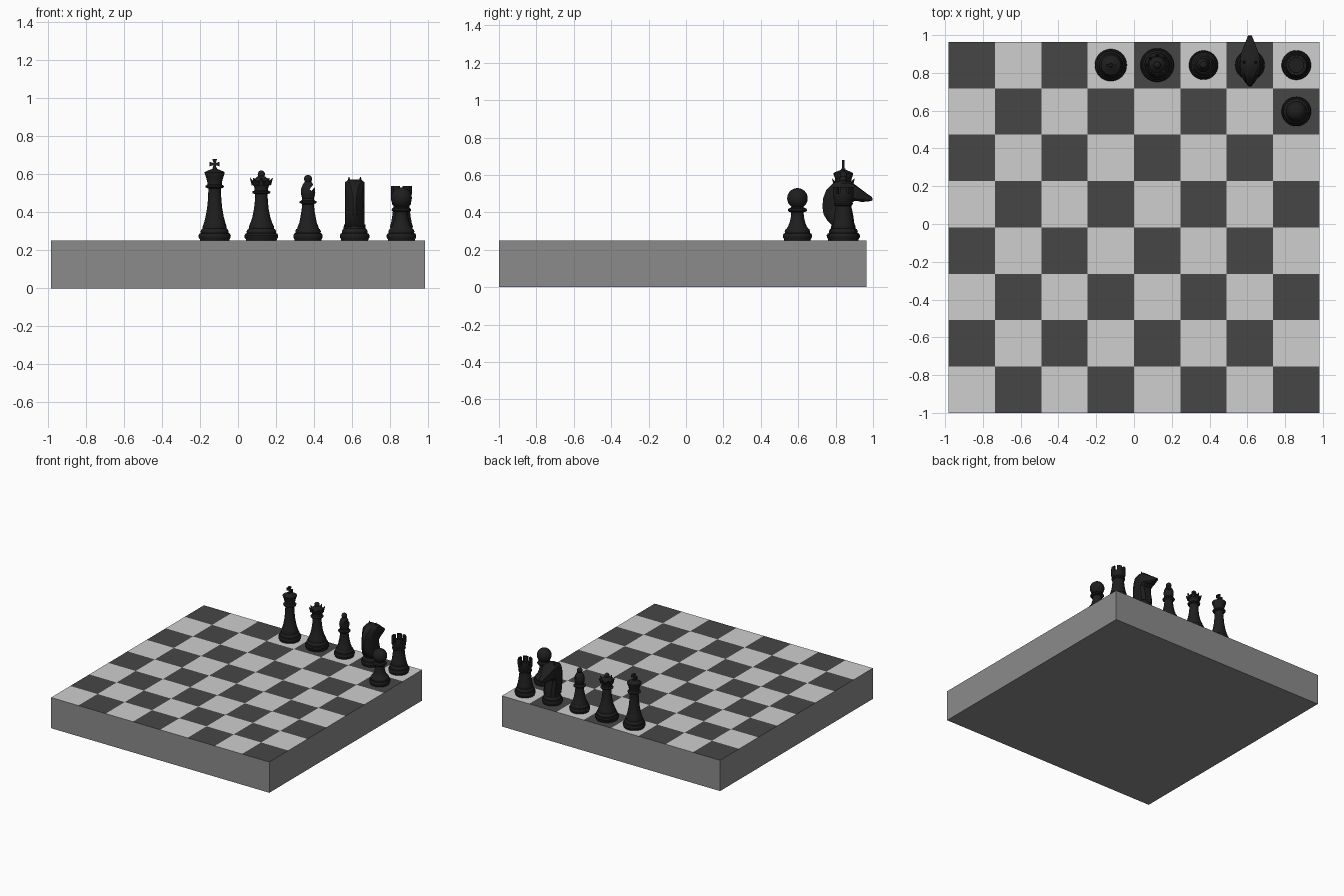
import bpy, bmesh, math
from mathutils import Matrix, Vector

if "Cube" in bpy.data.objects:
    bpy.data.objects.remove(bpy.data.objects["Cube"])

def mat(name, v):
    m = bpy.data.materials.new(name)
    m.diffuse_color = (v, v, v, 1)
    m.use_nodes = True
    m.node_tree.nodes["Principled BSDF"].inputs["Base Color"].default_value = m.diffuse_color
    return m

LIGHT, DARK = mat("light_square", 0.62), mat("dark_square", 0.062)
SIDE, BLACK = mat("board_grey", 0.26), mat("piece_black", 0.013)
TOP, SQ, Y0, X0 = 0.25, 0.2455, -1.0, -0.982

def finish(bm, name, mats, smooth=True):
    bmesh.ops.recalc_face_normals(bm, faces=bm.faces)
    me = bpy.data.meshes.new(name)
    bm.to_mesh(me)
    bm.free()
    ob = bpy.data.objects.new(name, me)
    bpy.context.collection.objects.link(ob)
    for m in mats:
        me.materials.append(m)
    if smooth:
        bpy.ops.object.select_all(action='DESELECT')
        bpy.context.view_layer.objects.active = ob
        ob.select_set(True)
        bpy.ops.object.shade_smooth_by_angle(angle=math.radians(35))
    return ob

def centre(c, r):
    return Vector((X0 + SQ * (c + .5), Y0 + SQ * (r + .5), TOP))

def loft(bm, rings):
    rows = [[bm.verts.new(p) for p in ring] for ring in rings]
    n = len(rows[0])
    for a, b in zip(rows, rows[1:]):
        for i in range(n):
            j = (i + 1) % n
            bm.faces.new((a[i], a[j], b[j], b[i]))
    bm.faces.new(rows[0])
    bm.faces.new(rows[-1])

def lathe(bm, prof, at, n=40):
    loft(bm, [[at + Vector((r * math.cos(k * math.tau / n), r * math.sin(k * math.tau / n), z))
               for k in range(n)] for r, z in prof])

def ball(bm, at, z, r):
    bmesh.ops.create_uvsphere(bm, u_segments=28, v_segments=16, radius=r,
                              matrix=Matrix.Translation(at + Vector((0, 0, z))))

def box(bm, at, size):
    bmesh.ops.create_cube(bm, size=1, matrix=Matrix.Translation(at) @ Matrix.Diagonal((*size, 1)))

def base(s):
    # moulded foot shared by every piece
    return [(.076*s, 0), (.077*s, .008), (.083*s, .016), (.084*s, .028), (.079*s, .037),
            (.072*s, .04), (.073*s, .05), (.068*s, .06), (.062*s, .064)]

# board body, open at the top where the squares sit
bm = bmesh.new()
box(bm, Vector((0, Y0 + 4 * SQ, TOP / 2)), (8 * SQ, 8 * SQ, TOP))
bmesh.ops.delete(bm, geom=[f for f in bm.faces if f.normal.z > .5], context='FACES_ONLY')
finish(bm, "board_body", [SIDE], False)

# chequered top
bm = bmesh.new()
bmesh.ops.create_grid(bm, x_segments=8, y_segments=8, size=4 * SQ,
                      matrix=Matrix.Translation((0, Y0 + 4 * SQ, TOP)))
for f in bm.faces:
    p = f.calc_center_median()
    f.material_index = (int((p.x - X0) / SQ) + int((p.y - Y0) / SQ)) % 2
finish(bm, "board_squares", [LIGHT, DARK], False)

# pawn
at = centre(7, 6)
bm = bmesh.new()
lathe(bm, base(.93) + [(.05, .075), (.042, .095), (.036, .12), (.033, .145), (.034, .15), (.048, .155),
                       (.052, .162), (.048, .17), (.034, .176), (.03, .19)], at)
ball(bm, at, .225, .055)
finish(bm, "pawn", [BLACK])

# rook: hollow tower with battlements
at = centre(7, 7)
bm = bmesh.new()
lathe(bm, base(.93) + [(.06, .075), (.054, .095), (.048, .13), (.044, .165), (.042, .185), (.049, .19),
                       (.051, .198), (.047, .205), (.048, .215), (.053, .225), (.055, .25),
                       (.038, .25), (.038, .235)], at, 48)
for k in range(6):
    rings = []
    for i in range(7):
        a = math.tau * k / 6 + (i / 6 - .5) * math.radians(40)
        d = Vector((math.cos(a), math.sin(a), 0))
        rings.append([at + d * r + Vector((0, 0, z))
                      for r, z in ((.038, .248), (.055, .248), (.055, .287), (.038, .287))])
    loft(bm, rings)
finish(bm, "rook", [BLACK])

# knight foot
at = centre(6, 7)
bm = bmesh.new()
lathe(bm, base(.93) + [(.058, .072), (.056, .085)], at)
finish(bm, "knight_foot", [BLACK])

# knight head: stations run from neck to snout as (back y, z, front y, z)
stations = [(-.055, .075, .055, .075), (-.085, .105, .058, .10), (-.106, .14, .052, .14),
            (-.112, .18, .044, .175), (-.108, .225, .044, .2), (-.092, .268, .06, .212),
            (-.055, .306, .074, .212), (-.005, .322, .086, .208), (.04, .315, .1, .205),
            (.08, .285, .12, .208), (.12, .255, .143, .21), (.154, .232, .156, .214)]

def half_width(y):
    edge = (.162 - y) / .11 if y > 0 else (.12 + y) / .07
    return .008 + .043 * max(0, min(1, edge))

bm = bmesh.new()
N, rings = 8, []
for yb, zb, yf, zf in stations:
    side = []
    for i in range(N + 1):
        t = i / N
        y = yb + (yf - yb) * t
        w = half_width(y) * (.6 if i in (0, N) else 1)
        side.append((w, y, zb + (zf - zb) * t))
    rings.append([at + Vector(p) for p in side] +
                 [at + Vector((-x, y, z)) for x, y, z in reversed(side)])
loft(bm, rings)
# ears
for s in (-1, 1):
    bmesh.ops.create_cone(bm, cap_ends=True, segments=8, radius1=.016, radius2=.002, depth=.045,
                          matrix=Matrix.Translation(at + Vector((s * .03, .015, .312))))
finish(bm, "knight_head", [BLACK])

# bishop with a slanted slit in the mitre
at = centre(5, 7)
bm = bmesh.new()
lathe(bm, base(.92) + [(.054, .075), (.046, .095), (.04, .125), (.034, .16), (.031, .19), (.034, .194),
                       (.045, .199), (.046, .206), (.034, .212), (.03, .222), (.035, .235),
                       (.038, .255), (.036, .275), (.028, .295), (.016, .312), (.01, .318)], at)
bishop = finish(bm, "bishop", [BLACK])
bm = bmesh.new()
box(bm, Vector(), (.06, .2, .014))
cutter = finish(bm, "mitre_cutter", [BLACK], False)
cutter.location = at + Vector((.032, 0, .29))
cutter.rotation_euler = (0, math.radians(-52), 0)
cutter.hide_render = True
cutter.display_type = 'WIRE'
mod = bishop.modifiers.new("slit", 'BOOLEAN')
mod.operation, mod.object, mod.solver = 'DIFFERENCE', cutter, 'EXACT'
bm = bmesh.new()
ball(bm, at, .325, .021)
finish(bm, "bishop_finial", [BLACK])

# queen with a pointed coronet
at = centre(4, 7)
bm = bmesh.new()
lathe(bm, base(1.06) + [(.066, .075), (.057, .095), (.047, .125), (.039, .165), (.034, .21), (.033, .245),
                        (.046, .25), (.048, .258), (.036, .264), (.036, .275), (.042, .295),
                        (.051, .312), (.044, .314), (.036, .325), (.02, .338), (.008, .342)], at)
ball(bm, at, .35, .019)
for k in range(8):
    a = math.tau * k / 8
    m = (Matrix.Translation(at) @ Matrix.Rotation(a, 4, 'Z') @ Matrix.Translation((.05, 0, .313))
         @ Matrix.Rotation(math.radians(28), 4, 'Y') @ Matrix.Diagonal((.6, 1, 1, 1)))
    bmesh.ops.create_cone(bm, cap_ends=True, segments=8, radius1=.019, radius2=.002, depth=.04, matrix=m)
finish(bm, "queen", [BLACK])

# king with a cross on the crown
at = centre(3, 7)
bm = bmesh.new()
lathe(bm, base(1.01) + [(.063, .075), (.056, .095), (.048, .125), (.04, .17), (.035, .22), (.033, .27),
                        (.034, .275), (.047, .28), (.049, .288), (.038, .295), (.038, .305),
                        (.044, .33), (.052, .352), (.053, .36), (.046, .364), (.028, .372),
                        (.012, .378), (.01, .385)], at)
finish(bm, "king", [BLACK])
# four flared arms of the cross
bm = bmesh.new()
for k in range(4):
    m = Matrix.Translation(at + Vector((0, 0, .403))) @ Matrix.Rotation(k * math.pi / 2, 4, 'Y')
    loft(bm, [[m @ Vector((x, y, z)) for x, y in ((-w, -.007), (w, -.007), (w, .007), (-w, .007))]
              for w, z in ((.006, 0), (.007, .01), (.012, .026))])
finish(bm, "king_cross", [BLACK], False)
